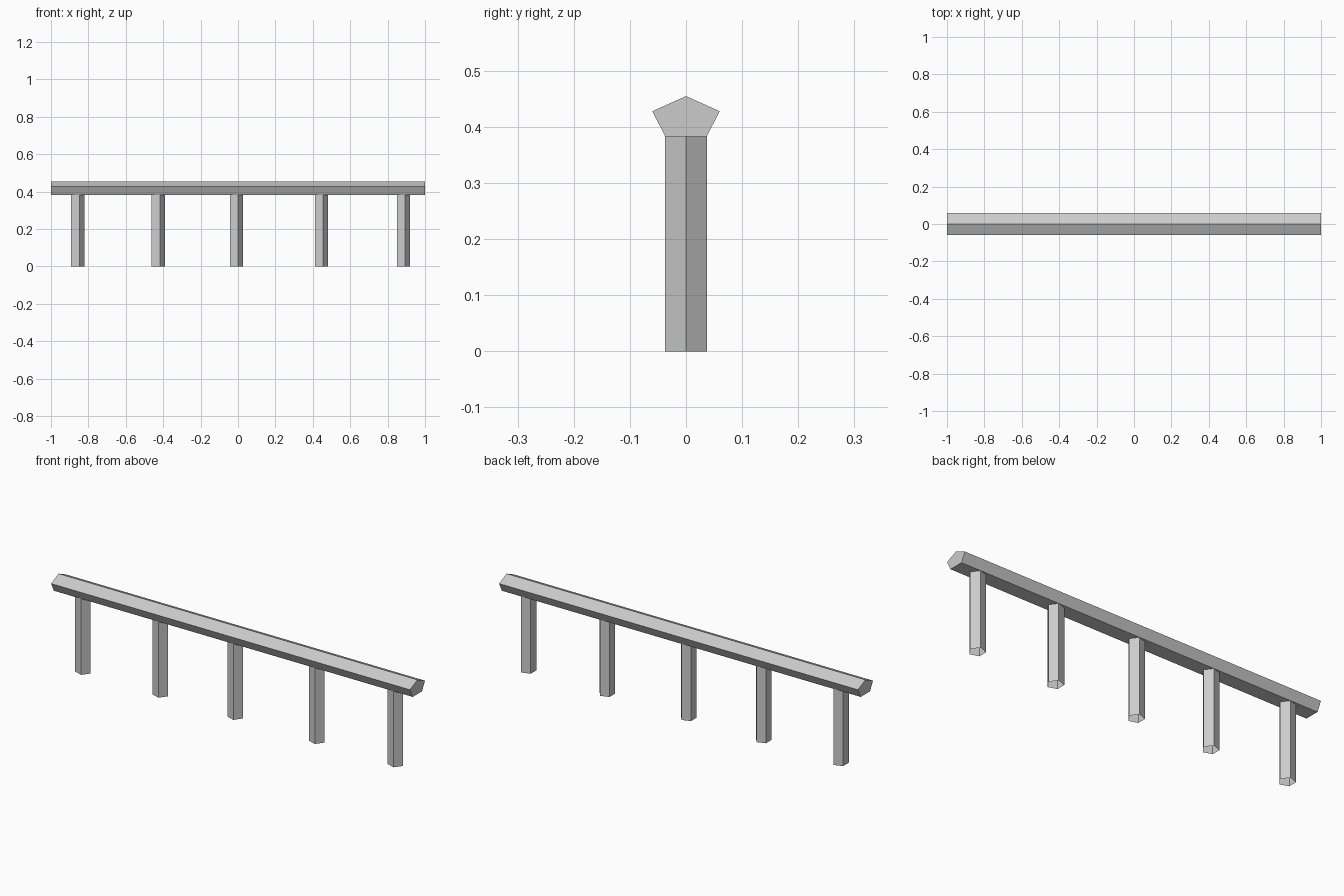
import bpy
import bmesh
from math import sin, cos, tau

cube = bpy.data.objects.get("Cube")
if cube:
    bpy.data.objects.remove(cube, do_unlink=True)

grey = bpy.data.materials.new("metal_grey")
grey.use_nodes = True
colour = (0.6, 0.6, 0.6, 1)
grey.diffuse_color = colour
grey.node_tree.nodes["Principled BSDF"].inputs["Base Color"].default_value = colour


def prism(name, start, end, capped):
    """Flat-shaded prism between two matching rings of points."""
    bm = bmesh.new()
    a = [bm.verts.new(p) for p in start]
    b = [bm.verts.new(p) for p in end]
    n = len(a)
    for i in range(n):
        j = (i + 1) % n
        bm.faces.new((a[i], a[j], b[j], b[i]))
    if capped:
        bm.faces.new(a[::-1])
        bm.faces.new(b)
    bmesh.ops.recalc_face_normals(bm, faces=bm.faces)
    mesh = bpy.data.meshes.new(name)
    bm.to_mesh(mesh)
    bm.free()
    mesh.materials.append(grey)
    obj = bpy.data.objects.new(name, mesh)
    bpy.context.collection.objects.link(obj)
    return obj


# Rail: five-sided profile with a peaked top
profile = [(0, 0.455), (-0.06, 0.428), (-0.037, 0.383), (0.037, 0.383), (0.06, 0.428)]
prism("top_rail", [(-1, y, z) for y, z in profile], [(1, y, z) for y, z in profile], True)

# Posts: open five-sided tubes, one corner pointing along +x
radius, height = 0.039, 0.383
ring = [(radius * cos(tau * i / 5), radius * sin(tau * i / 5)) for i in range(5)]
for i, x in enumerate((-0.86, -0.43, -0.012, 0.442, 0.881)):
    post = prism(f"post_{i + 1}", [(px, py, 0) for px, py in ring],
                 [(px, py, height) for px, py in ring], False)
    post.location.x = x
